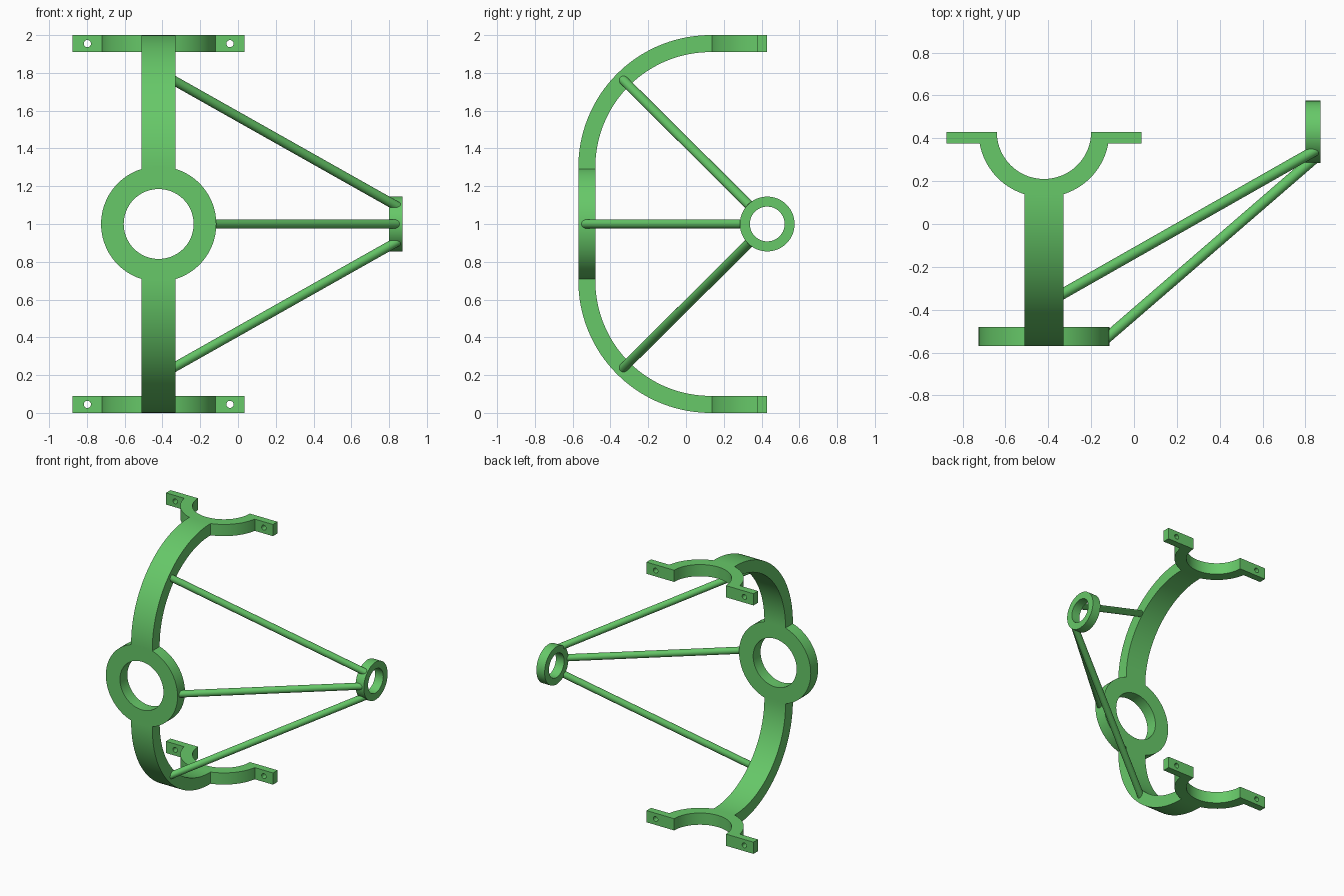
import bpy, bmesh, math
from mathutils import Vector

if "Cube" in bpy.data.objects:
    bpy.data.objects.remove(bpy.data.objects["Cube"], do_unlink=True)

green = bpy.data.materials.new("leaf green")
green.use_nodes = True
colour = (0.135, 0.58, 0.14, 1)
green.diffuse_color = colour
green.node_tree.nodes["Principled BSDF"].inputs["Base Color"].default_value = colour

CX = -0.42      # middle of the frame
T = 0.09        # frame thickness


def finish(name, bm):
    bmesh.ops.recalc_face_normals(bm, faces=bm.faces)
    mesh = bpy.data.meshes.new(name)
    bm.to_mesh(mesh)
    bm.free()
    mesh.materials.append(green)
    ob = bpy.data.objects.new(name, mesh)
    bpy.context.collection.objects.link(ob)
    bpy.ops.object.select_all(action='DESELECT')
    ob.select_set(True)
    bpy.context.view_layer.objects.active = ob
    bpy.ops.object.shade_smooth_by_angle(angle=math.radians(30))
    return ob


def band(name, inner, outer, lo, hi, place, closed):
    """Solid between two matching 2D outlines, from depth lo to hi."""
    bm = bmesh.new()
    rows = [[bm.verts.new(place(*p, d)) for p, d in
             ((a, lo), (b, lo), (b, hi), (a, hi))] for a, b in zip(inner, outer)]
    pairs = list(zip(rows, rows[1:]))
    if closed:
        pairs.append((rows[-1], rows[0]))
    for r, s in pairs:
        for k in range(4):
            m = (k + 1) % 4
            bm.faces.new((r[k], r[m], s[m], s[k]))
    if not closed:
        bm.faces.new(rows[0])
        bm.faces.new(rows[-1])
    return finish(name, bm)


def arc(cx, cy, r, a0=0, a1=360, n=64):
    full = abs(a1 - a0) == 360
    return [(cx + r * math.cos(t), cy + r * math.sin(t)) for t in
            (math.radians(a0 + (a1 - a0) * i / n) for i in range(n if full else n + 1))]


def along_x(u, v, d): return (d, u, v)
def along_y(u, v, d): return (u, d, v)
def along_z(u, v, d): return (u, v, d)


# Large centre ring
band("centre_ring", arc(CX, 1, 0.185, n=96), arc(CX, 1, 0.305, n=96),
     -0.57, -0.48, along_y, True)

# Small side ring
band("side_ring", arc(0.43, 1, 0.092), arc(0.43, 1, 0.145), 0.80, 0.87, along_x, True)


def ear(name, x, z):
    """Rectangular lug with a round bolt hole."""
    hx, hz, r = 0.0775, T / 2, 0.019
    corner = math.atan2(hz, hx)
    angles = sorted([2 * math.pi * (i + 0.5) / 32 for i in range(32)] +
                    [corner, math.pi - corner, math.pi + corner, 2 * math.pi - corner])
    hole, edge = [], []
    for t in angles:
        c, s = math.cos(t), math.sin(t)
        k = min(hx / max(abs(c), 1e-6), hz / max(abs(s), 1e-6))
        hole.append((x + r * c, z + r * s))
        edge.append((x + k * c, z + k * s))
    band(name, hole, edge, 0.375, 0.43, along_y, True)


# Curved arms, half-round clamps and lugs, mirrored top and bottom
for level, s in (("upper", 1), ("lower", -1)):
    def path(r):
        pts = [(0.13 - r, 0.285)] + arc(0.13, 0.30, r, 180, 90, 40) + [(0.142, 0.30 + r)]
        return [(y, 1 + s * z) for y, z in pts]
    band(level + "_arm", path(0.61), path(0.70), CX - 0.09, CX + 0.09, along_x, False)
    z = 1 + s * (1 - T / 2)
    band(level + "_clamp", arc(CX, 0.43, 0.22, 180, 360 - 1e-4, 48),
         arc(CX, 0.43, 0.305, 180, 360 - 1e-4, 48), z - T / 2, z + T / 2, along_z, False)
    for side, m in (("left", 1), ("right", -1)):
        ear(f"{level}_{side}_lug", CX + m * 0.3775, z)


def rod(name, a, b, radius=0.025):
    a, b = Vector(a), Vector(b)
    bm = bmesh.new()
    bmesh.ops.create_cone(bm, cap_ends=True, segments=32, radius1=radius,
                          radius2=radius, depth=(b - a).length)
    ob = finish(name, bm)
    ob.location = (a + b) / 2
    ob.rotation_euler = (b - a).to_track_quat('Z', 'Y').to_euler()


# Struts running to the side ring
rod("middle_strut", (-0.135, -0.538, 1), (0.845, 0.309, 1))
for level, s in (("upper", 1), ("lower", -1)):
    rod(level + "_strut", (-0.37, -0.347, 1 + s * 0.777), (0.845, 0.343, 1 + s * 0.092))
